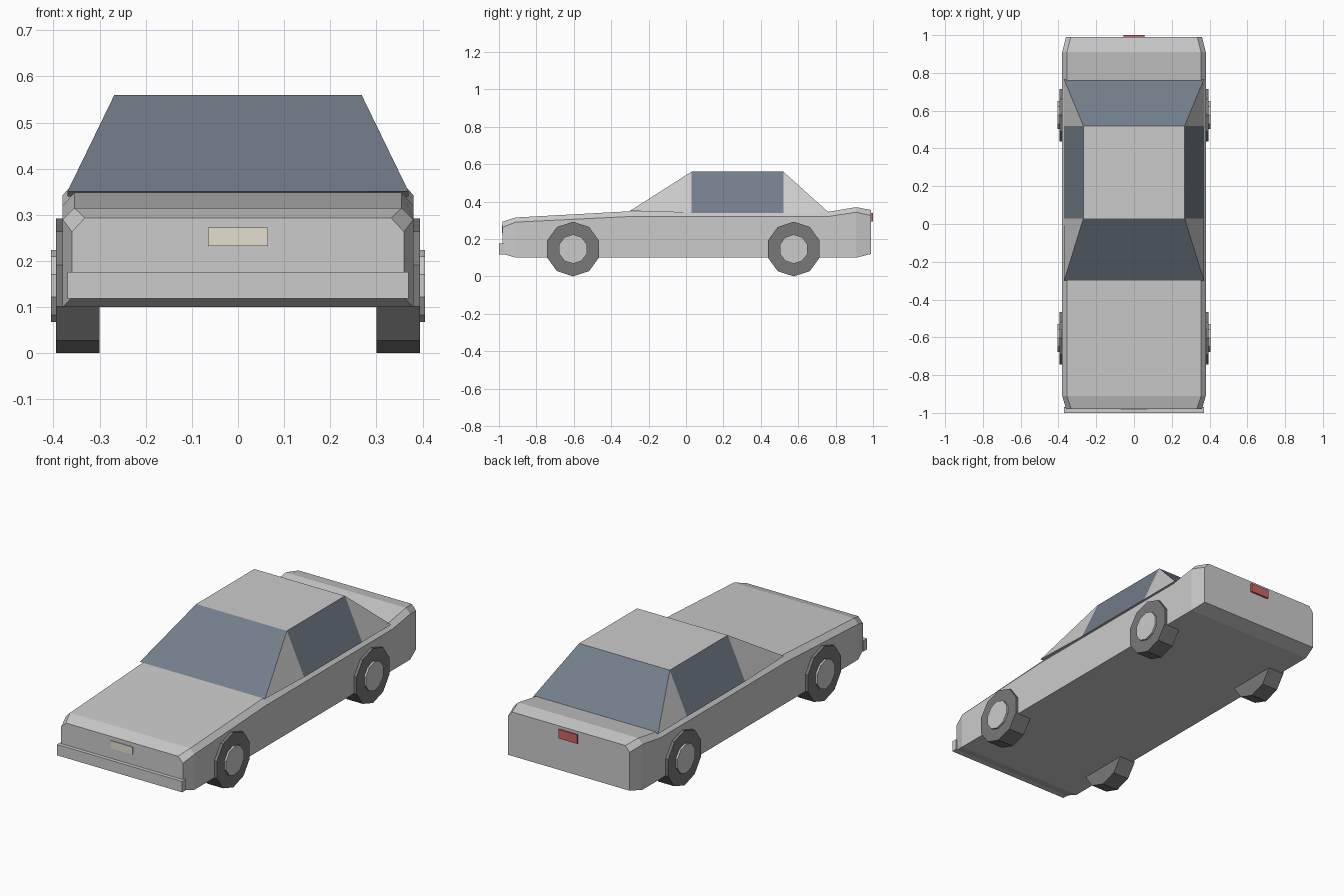
import bpy, bmesh
from math import pi, sin, cos

if "Cube" in bpy.data.objects:
    bpy.data.objects.remove(bpy.data.objects["Cube"])


def material(name, rgb):
    m = bpy.data.materials.new(name)
    m.diffuse_color = (*rgb, 1)
    m.use_nodes = True
    m.node_tree.nodes["Principled BSDF"].inputs["Base Color"].default_value = m.diffuse_color
    return m


GLASS = material("dark_glass", (0.17, 0.21, 0.26))
RUBBER = material("rubber", (0.19, 0.19, 0.19))
RIM = material("rim_metal", (0.57, 0.57, 0.58))
RED = material("red_lens", (0.62, 0.13, 0.13))
CREAM = material("plate_cream", (0.78, 0.74, 0.62))


def finish(name, bm, mats=()):
    bmesh.ops.recalc_face_normals(bm, faces=bm.faces)
    me = bpy.data.meshes.new(name)
    bm.to_mesh(me)
    bm.free()
    for m in mats:
        me.materials.append(m)
    ob = bpy.data.objects.new(name, me)
    bpy.context.collection.objects.link(ob)
    return ob


def loft(name, rings, mats=()):
    """Bridge equal-length rings of points and cap both ends."""
    bm = bmesh.new()
    loops = [[bm.verts.new(p) for p in r] for r in rings]
    n = len(loops[0])
    for a, b in zip(loops, loops[1:]):
        for i in range(n):
            j = (i + 1) % n
            bm.faces.new((a[i], a[j], b[j], b[i]))
    bm.faces.new(loops[0])
    bm.faces.new(loops[-1])
    return finish(name, bm, mats)


def box(name, x, y0, y1, z0, z1, mats=()):
    return loft(name, [[(-x, y, z0), (x, y, z0), (x, y, z1), (-x, y, z1)]
                       for y in (y0, y1)], mats)


# Body: sections of y, half width, half top width, bottom, shoulder, top
sections = [
    (-0.98, 0.36, 0.332, 0.12, 0.263, 0.293),
    (-0.91, 0.38, 0.355, 0.10, 0.29, 0.315),
    (-0.30, 0.38, 0.355, 0.10, 0.32, 0.348),
    (0.76, 0.38, 0.355, 0.10, 0.32, 0.345),
    (0.91, 0.38, 0.355, 0.10, 0.343, 0.37),
    (0.99, 0.36, 0.335, 0.12, 0.325, 0.355),
]
loft("body", [[(-w, y, b), (w, y, b), (w, y, s), (t, y, h), (-t, y, h), (-w, y, s)]
              for y, w, t, b, s, h in sections])

# Cabin: glass windscreen, rear window and side windows between grey pillars
bm = bmesh.new()
ys = [-0.30, 0.03, 0.52, 0.765]
base, roof = [], []
for s in (-1, 1):
    base.append([bm.verts.new((s * 0.37, y, 0.34 + 0.01 * (y < 0))) for y in ys])
    roof.append([bm.verts.new((s * 0.268, y, 0.56)) for y in ys[1:3]])
glass = []
for b, r in zip(base, roof):
    bm.faces.new((b[0], b[1], r[0]))
    glass.append(bm.faces.new((b[1], b[2], r[1], r[0])))
    bm.faces.new((b[2], b[3], r[1]))
for e, k in ((0, 0), (3, 1)):
    glass.append(bm.faces.new((base[0][e], base[1][e], roof[1][k], roof[0][k])))
bm.faces.new(roof[0] + roof[1][::-1])
bm.faces.new(base[0] + base[1][::-1])
for f in glass:
    f.material_index = 1
finish("cabin", bm, (material("cabin_grey", (0.8, 0.8, 0.8)), GLASS))

# Front bumper, front plate and rear light
box("front_bumper", 0.37, -1.0, -0.97, 0.118, 0.176)
box("front_plate", 0.065, -0.985, -0.97, 0.232, 0.272, (CREAM,))
box("rear_light", 0.055, 0.98, 1.0, 0.293, 0.34, (RED,))


# Wheels: ten-sided tyres with raised hubs
def disc(name, x0, x1, y, r, mat):
    a = [pi / 2 + 2 * pi * i / 10 for i in range(10)]
    loft(name, [[(x, y + r * cos(t), 0.146 + r * sin(t)) for t in a]
                for x in (x0, x1)], (mat,))


for end, y in (("front", -0.604), ("rear", 0.576)):
    for side, s in (("left", -1), ("right", 1)):
        disc(f"{end}_{side}_tyre", s * 0.30, s * 0.395, y, 0.146, RUBBER)
        disc(f"{end}_{side}_hub", s * 0.38, s * 0.405, y, 0.078, RIM)
